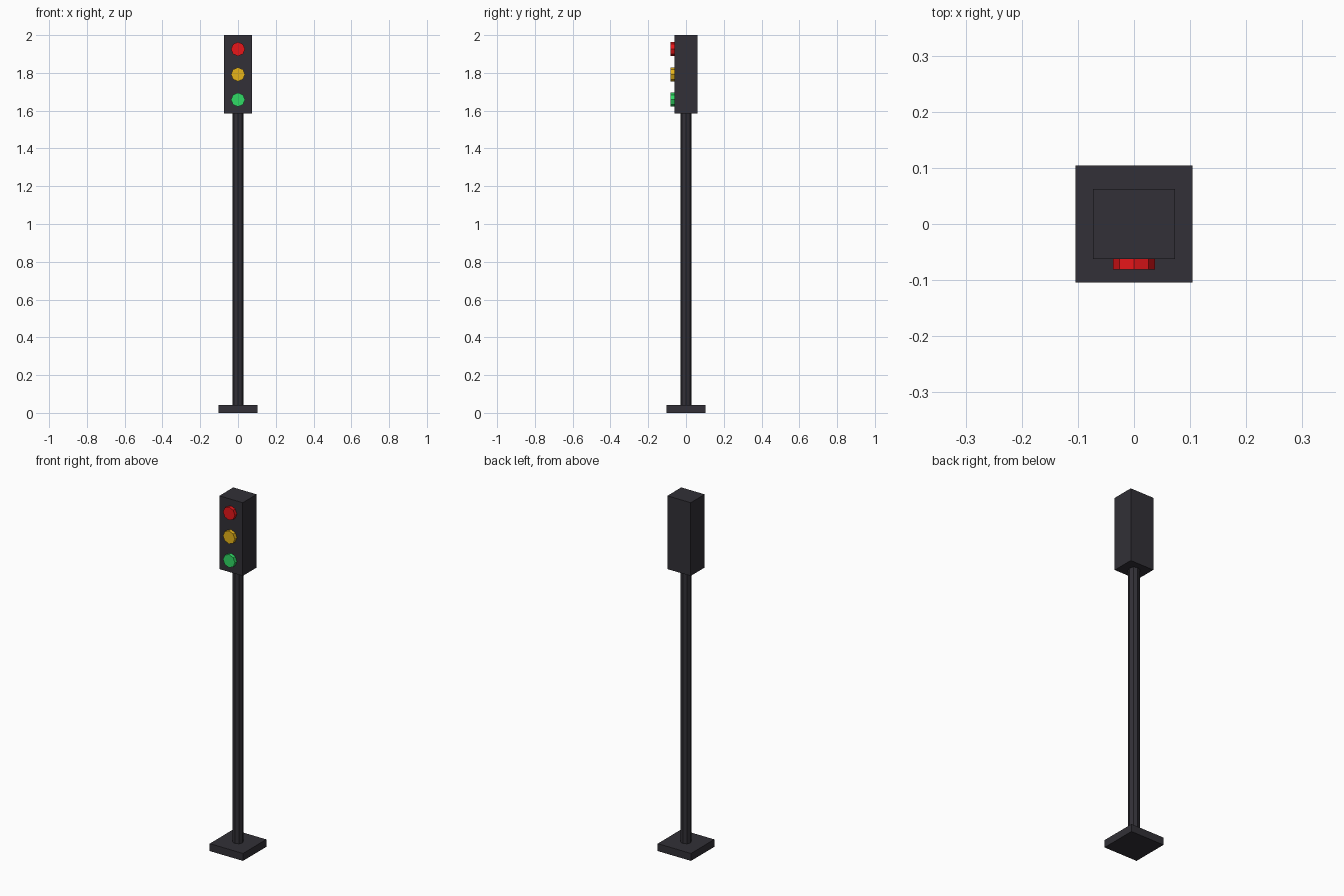
import bpy
from math import pi

cube = bpy.data.objects.get("Cube")
if cube:
    bpy.data.objects.remove(cube, do_unlink=True)


def material(name, rgb):
    mat = bpy.data.materials.new(name)
    mat.use_nodes = True
    color = (*rgb, 1)
    mat.diffuse_color = color
    mat.node_tree.nodes["Principled BSDF"].inputs["Base Color"].default_value = color
    return mat


def finish(name, mat):
    obj = bpy.context.object
    obj.name = name
    obj.data.materials.append(mat)
    return obj


def box(name, size, center, mat):
    bpy.ops.mesh.primitive_cube_add(size=1, location=center)
    obj = finish(name, mat)
    obj.scale = size
    bpy.ops.object.transform_apply(location=False, rotation=False, scale=True)
    return obj


def cylinder(name, radius, depth, center, mat, tilt=0):
    bpy.ops.mesh.primitive_cylinder_add(
        vertices=8, radius=radius, depth=depth, location=center, rotation=(tilt, 0, 0))
    return finish(name, mat)


charcoal = material("charcoal", (0.032, 0.030, 0.038))
red = material("red", (0.8, 0.008, 0.01))
amber = material("amber", (0.8, 0.46, 0.01))
green = material("green", (0.03, 0.7, 0.13))

# Square foot, pole and signal housing
box("base", (0.208, 0.208, 0.042), (0, 0, 0.021), charcoal)
cylinder("pole", 0.029, 1.56, (0, 0, 0.815), charcoal)
box("housing", (0.146, 0.124, 0.414), (0, 0, 1.793), charcoal)

# Three lamps standing proud of the front face
for i, (name, mat) in enumerate((("red", red), ("amber", amber), ("green", green))):
    cylinder(name + "_lamp", 0.037, 0.03, (0, -0.066, 1.926 - 0.134 * i), mat, pi / 2)
